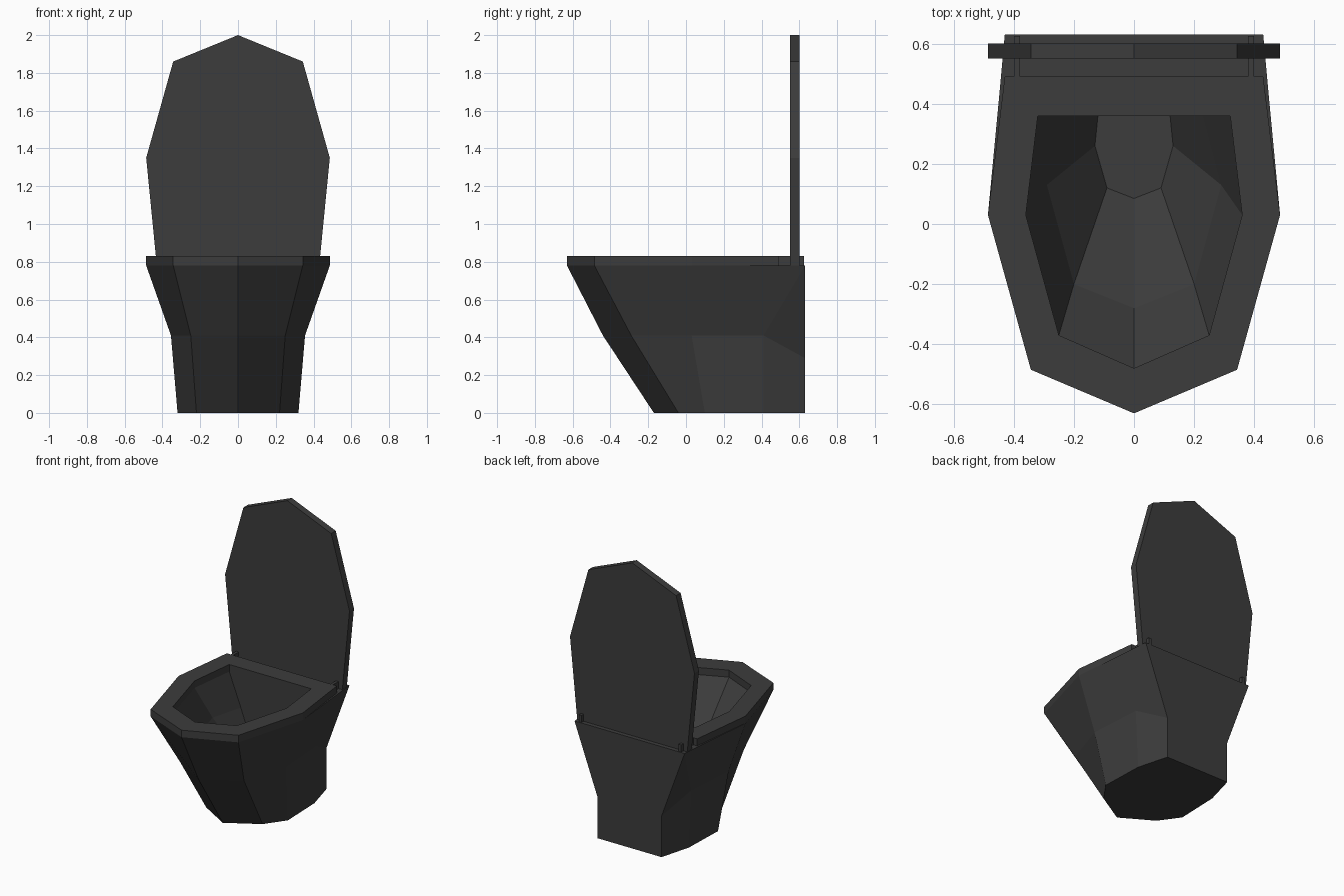
import bpy
import bmesh

if "Cube" in bpy.data.objects:
    bpy.data.objects.remove(bpy.data.objects["Cube"], do_unlink=True)

charcoal = bpy.data.materials.new("charcoal")
charcoal.use_nodes = True
charcoal.diffuse_color = (0.045, 0.045, 0.045, 1)
charcoal.node_tree.nodes["Principled BSDF"].inputs["Base Color"].default_value = (0.045, 0.045, 0.045, 1)

RIM, TOP = 0.78, 0.83


def at(z, points):
    """Lift a flat half outline to a height."""
    return [(x, y, z) for x, y in points]


def ring(bm, points):
    return [bm.verts.new(p) for p in points]


def loft(bm, a, b):
    for i in range(len(a) - 1):
        bm.faces.new((a[i], a[i + 1], b[i + 1], b[i]))


def finish(bm, name):
    """Mirror the +x half, weld it and make the object."""
    bmesh.ops.mirror(bm, geom=bm.verts[:] + bm.edges[:] + bm.faces[:], axis='X', merge_dist=0.0001)
    bmesh.ops.remove_doubles(bm, verts=bm.verts[:], dist=0.0001)
    bmesh.ops.recalc_face_normals(bm, faces=bm.faces[:])
    add(bm, name)


def add(bm, name):
    mesh = bpy.data.meshes.new(name)
    bm.to_mesh(mesh)
    bm.free()
    mesh.materials.append(charcoal)
    obj = bpy.data.objects.new(name, mesh)
    bpy.context.collection.objects.link(obj)


# Half outlines, from the front tip round to the middle of the back
hole = [(0, -0.48), (0.25, -0.37), (0.36, 0.03), (0.32, 0.36), (0, 0.36)]
front = [(0, -0.63), (0.343, -0.485), (0.486, 0.03)]

# Bowl body: tapering pedestal outside, basin inside
bm = bmesh.new()
foot = ring(bm, at(0, [(0, -0.17), (0.22, -0.04), (0.32, 0.1), (0.31, 0.41), (0.25, 0.63), (0, 0.63)]))
waist = ring(bm, at(0.41, [(0, -0.44), (0.25, -0.29), (0.355, 0.03), (0.33, 0.41)])
             + at(0.29, [(0.25, 0.63), (0, 0.63)]))
rim = ring(bm, at(RIM, front + [(0.45, 0.41), (0.43, 0.63), (0, 0.63)]))
lip = ring(bm, at(RIM, hole))
basin = ring(bm, at(0.55, [(0, -0.28), (0.2, -0.2), (0.29, 0.13), (0.23, 0.36), (0, 0.36)]))
drain = ring(bm, at(0.25, [(0, 0.085), (0.09, 0.12), (0.13, 0.26), (0.12, 0.36), (0, 0.36)]))
for a, b in ((foot, waist), (waist, rim), (lip, basin), (basin, drain)):
    loft(bm, a, b)
bm.faces.new(foot)
bm.faces.new(drain)
bm.faces.new(rim + lip[::-1])
bmesh.ops.connect_vert_pair(bm, verts=[waist[3], rim[4]])
finish(bm, "bowl_body")

# Seat ring
bm = bmesh.new()
edge = front + [(0.43, 0.49), (0, 0.49)]
rings = [ring(bm, at(z, o)) for z, o in ((RIM, edge), (TOP, edge), (TOP, hole), (RIM, hole))]
for i in range(4):
    loft(bm, rings[i], rings[(i + 1) % 4])
finish(bm, "seat")

# Raised lid
bm = bmesh.new()
shape = [(0, RIM), (0.43, RIM), (0.486, 1.35), (0.343, 1.86), (0, 2)]
faces = [ring(bm, [(x, y, z) for x, z in shape]) for y in (0.55, 0.6)]
loft(bm, *faces)
for f in faces:
    bm.faces.new(f)
finish(bm, "lid")

# Hinges
for side, x in (("left", 0.39), ("right", -0.39)):
    bm = bmesh.new()
    bmesh.ops.create_cube(bm, size=1)
    for v in bm.verts:
        v.co = (x + v.co.x * 0.02, 0.555 + v.co.y * 0.14, 0.805 + v.co.z * 0.05)
    add(bm, side + "_hinge")
